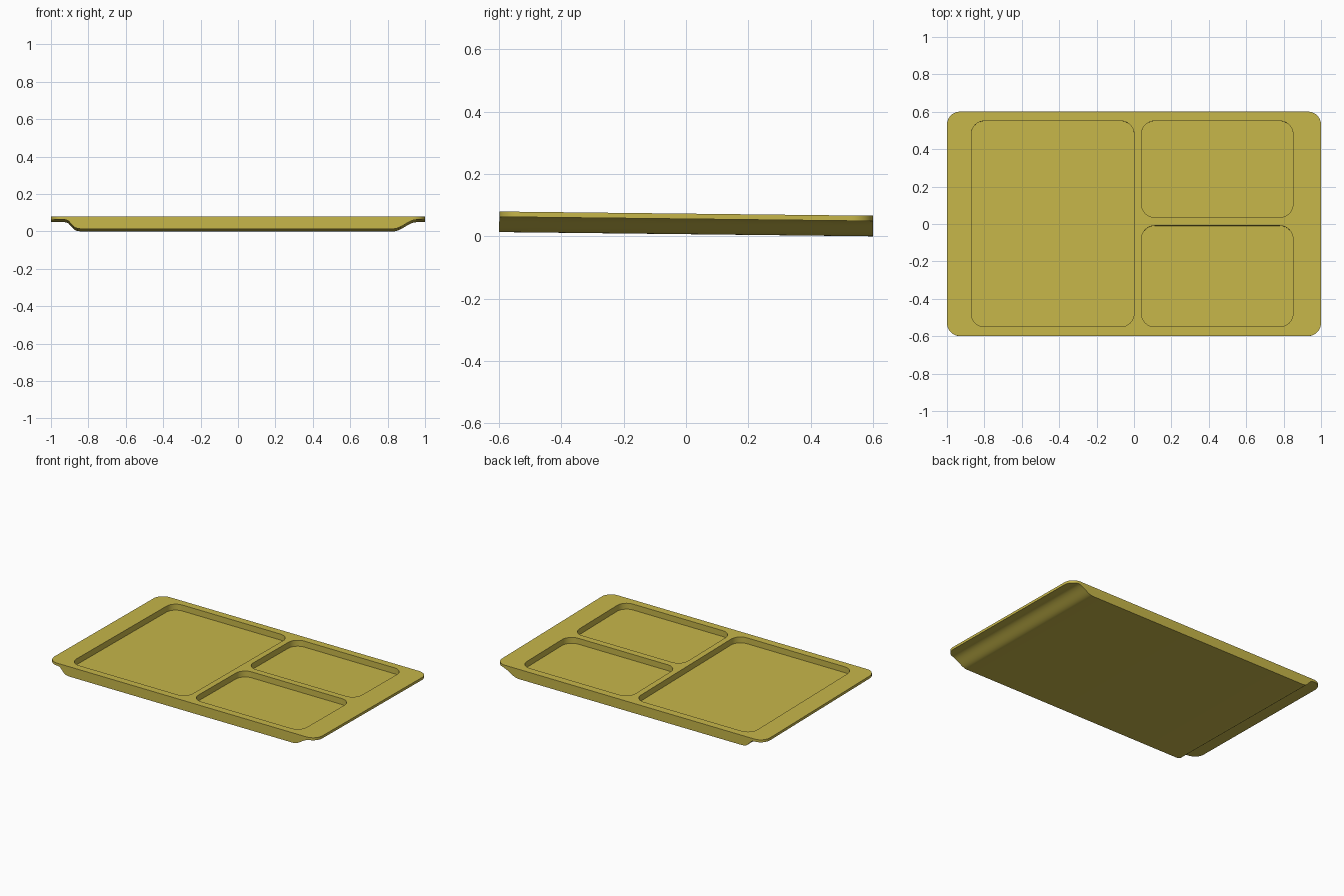
import bpy, bmesh, math
from mathutils import Matrix

if "Cube" in bpy.data.objects:
    bpy.data.objects.remove(bpy.data.objects["Cube"])

TOP = 0.066      # overall thickness
RIM = 0.049      # underside of the side rims
FLOOR = 0.026    # pocket floor height
TILT = -0.0113   # front edge sits slightly higher


def prism(name, pts, vec):
    """Solid made by extruding a closed outline along vec."""
    bm = bmesh.new()
    face = bm.faces.new([bm.verts.new(p) for p in pts])
    res = bmesh.ops.extrude_face_region(bm, geom=[face], use_keep_orig=True)
    verts = [v for v in res["geom"] if isinstance(v, bmesh.types.BMVert)]
    bmesh.ops.translate(bm, verts=verts, vec=vec)
    bmesh.ops.recalc_face_normals(bm, faces=bm.faces)
    me = bpy.data.meshes.new(name)
    bm.to_mesh(me)
    bm.free()
    ob = bpy.data.objects.new(name, me)
    bpy.context.collection.objects.link(ob)
    return ob


def rounded_prism(name, x0, x1, y0, y1, z0, z1, r, n=10):
    pts = []
    corners = [(x1 - r, y1 - r), (x0 + r, y1 - r), (x0 + r, y0 + r), (x1 - r, y0 + r)]
    for q, (cx, cy) in enumerate(corners):
        for i in range(n + 1):
            a = math.pi / 2 * (q + i / n)
            pts.append((cx + r * math.cos(a), cy + r * math.sin(a), z0))
    return prism(name, pts, (0, 0, z1 - z0))


def cut(target, cutter, op):
    mod = target.modifiers.new("cut", "BOOLEAN")
    mod.operation, mod.solver, mod.object = op, "EXACT", cutter
    bpy.context.view_layer.objects.active = target
    bpy.ops.object.modifier_apply(modifier=mod.name)
    bpy.data.objects.remove(cutter)


def s_curve(x0, x1, n=12):
    """Soft transition from the flat bottom up to a rim."""
    return [(x0 + (x1 - x0) * i / n, RIM * (1 - math.cos(math.pi * i / n)) / 2)
            for i in range(n + 1)]


# Tray body: front profile extruded from front to back
left = [(-1.05, TOP), (-1.05, RIM), (-0.925, RIM), (-0.915, 0.047), (-0.905, 0.041),
        (-0.88, 0.014), (-0.87, 0.006), (-0.858, 0.002), (-0.84, 0)]
right = s_curve(0.83, 0.955) + [(1.05, RIM), (1.05, TOP)]
tray = prism("tray", [(x, -0.65, z) for x, z in left + right], (0, 1.3, 0))

# Rounded outer corners
cut(tray, rounded_prism("outline", -1, 1, -0.6, 0.6, -0.1, 0.2, 0.07), "INTERSECT")

# One large and two small compartments
for x0, x1, y0, y1 in [(-0.87, 0, -0.55, 0.55), (0.04, 0.85, 0.035, 0.55),
                       (0.04, 0.85, -0.55, -0.01)]:
    cut(tray, rounded_prism("pocket", x0, x1, y0, y1, FLOOR, 0.2, 0.07), "DIFFERENCE")

# Slight lean, resting on the back edge
tray.data.transform(Matrix.Translation((0, 0, 0.6 * math.sin(-TILT)))
                    @ Matrix.Rotation(TILT, 4, "X"))

mat = bpy.data.materials.new("mustard")
mat.diffuse_color = (0.57, 0.47, 0.068, 1)
mat.use_nodes = True
mat.node_tree.nodes["Principled BSDF"].inputs["Base Color"].default_value = mat.diffuse_color
tray.data.materials.clear()
tray.data.materials.append(mat)
bpy.ops.object.select_all(action="DESELECT")
tray.select_set(True)
bpy.context.view_layer.objects.active = tray
bpy.ops.object.shade_smooth_by_angle(angle=math.radians(30))
